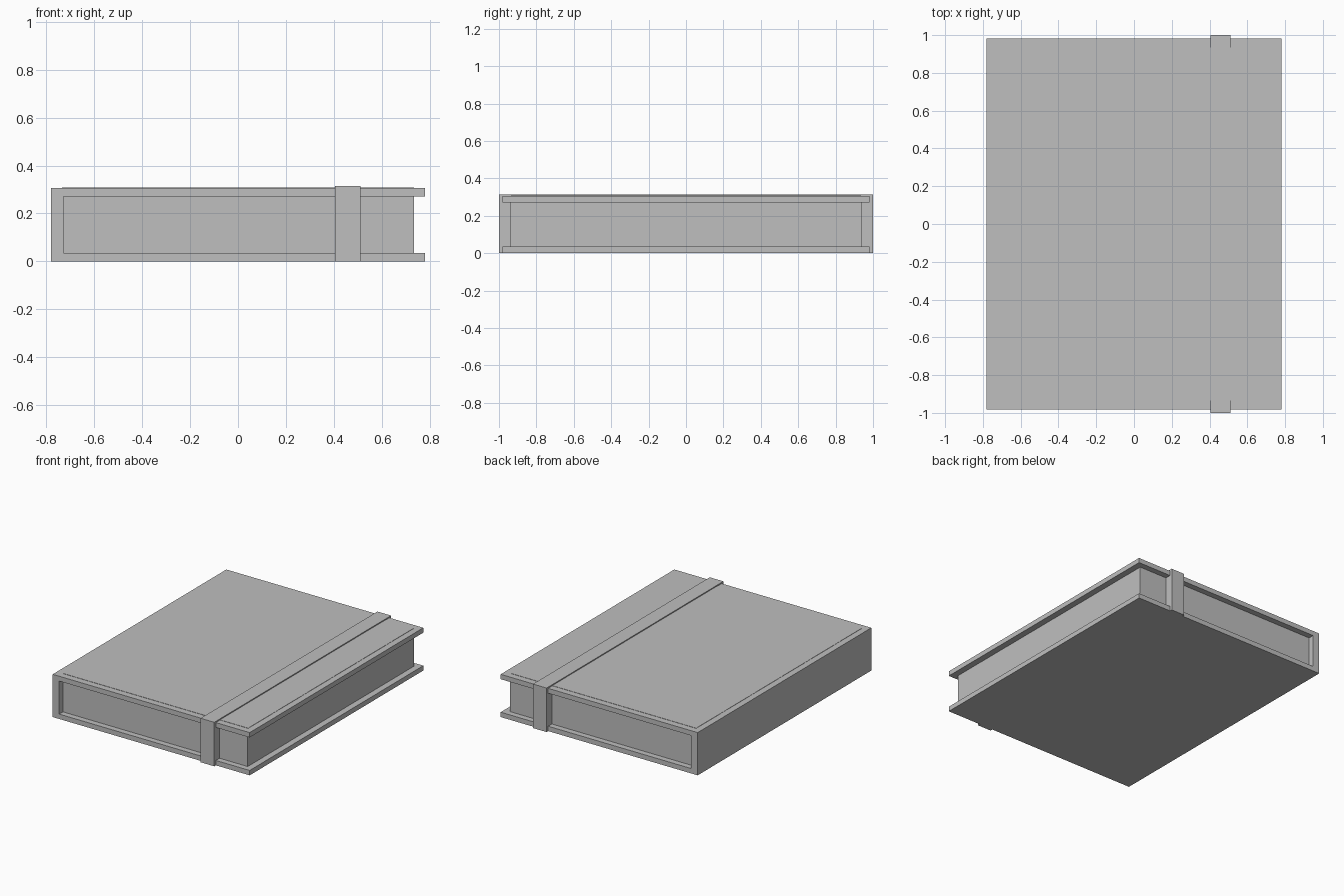
import bpy
import bmesh

default_cube = bpy.data.objects.get("Cube")
if default_cube:
    bpy.data.objects.remove(default_cube, do_unlink=True)

grey = bpy.data.materials.new("plain grey")
grey.use_nodes = True
colour = (0.52, 0.52, 0.52, 1)
grey.diffuse_color = colour
grey.node_tree.nodes["Principled BSDF"].inputs["Base Color"].default_value = colour


def extrude_profile(name, profile, start, depth):
    """Extrude a flat outline (3D points) along the given depth vector."""
    bm = bmesh.new()
    face = bm.faces.new([bm.verts.new([a + b for a, b in zip(p, start)]) for p in profile])
    result = bmesh.ops.extrude_face_region(bm, geom=[face], use_keep_orig=True)
    verts = [v for v in result["geom"] if isinstance(v, bmesh.types.BMVert)]
    bmesh.ops.translate(bm, verts=verts, vec=depth)
    bmesh.ops.recalc_face_normals(bm, faces=bm.faces)
    mesh = bpy.data.meshes.new(name)
    bm.to_mesh(mesh)
    bm.free()
    mesh.materials.append(grey)
    obj = bpy.data.objects.new(name, mesh)
    bpy.context.collection.objects.link(obj)
    return obj


def box(name, x0, x1, y0, y1, z0, z1):
    outline = [(x0, y0, z0), (x1, y0, z0), (x1, y1, z0), (x0, y1, z0)]
    return extrude_profile(name, outline, (0, 0, 0), (0, 0, z1 - z0))


width, length, height = 0.78, 0.982, 0.306
board, spine = 0.035, 0.052

# Cover: two boards joined by the spine, as one C-shaped profile
inner = -width + spine
cover_outline = [(-width, 0), (width, 0), (width, board), (inner, board),
                 (inner, height - board), (width, height - board),
                 (width, height), (-width, height)]
extrude_profile("cover", [(x, 0, z) for x, z in cover_outline],
                (0, -length, 0), (0, 2 * length, 0))

# Very slightly raised panel on the top board
box("top_panel", -0.735, 0.735, -0.935, 0.935, height, height + 0.002)

# Page block, set back from the board edges
box("pages", inner, 0.735, -0.94, 0.94, board, height - board)

# Strap: over the top and down both ends
top, under = 0.315, height - 0.001
strap_outline = [(-1, 0), (-1, top), (1, top), (1, 0),
                 (0.93, 0), (0.93, under), (-0.93, under), (-0.93, 0)]
extrude_profile("strap", [(0, y, z) for y, z in strap_outline],
                (0.404, 0, 0), (0.108, 0, 0))
